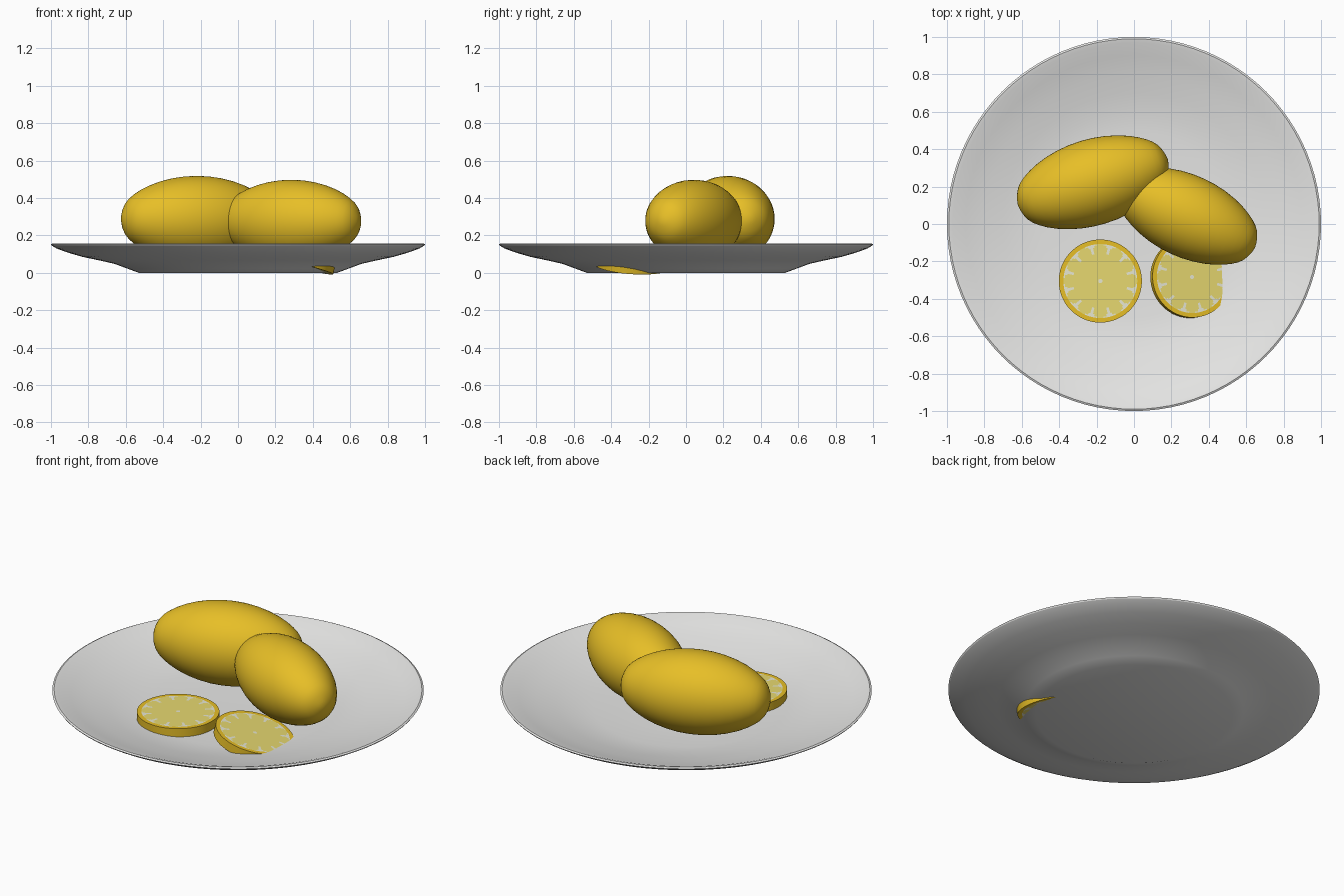
import bpy, bmesh, math
from mathutils import Matrix, Vector

cube = bpy.data.objects.get("Cube")
if cube:
    bpy.data.objects.remove(cube)


def material(name, rgb):
    m = bpy.data.materials.new(name)
    m.use_nodes = True
    m.diffuse_color = (*rgb, 1)
    bsdf = m.node_tree.nodes["Principled BSDF"]
    bsdf.inputs["Base Color"].default_value = (*rgb, 1)
    bsdf.inputs["Roughness"].default_value = 0.5
    return m


PORCELAIN = material("porcelain", (0.8, 0.8, 0.79))
PEEL = material("lemon peel", (0.8, 0.52, 0.02))
FLESH = material("lemon flesh", (0.8, 0.69, 0.16))
PITH = material("lemon pith", (0.8, 0.8, 0.65))


def lathe(name, profile, sides, materials, angle=30):
    """Spin (radius, height) points round z; points with no radius become poles."""
    bm = bmesh.new()
    rings = []
    for r, z in profile:
        count = sides if r else 1
        rings.append([bm.verts.new((r * math.cos(math.tau * i / sides),
                                    r * math.sin(math.tau * i / sides), z))
                      for i in range(count)])
    for a, b in zip(rings, rings[1:]):
        for i in range(sides):
            j = (i + 1) % sides
            corners = [a[i % len(a)], a[j % len(a)], b[j % len(b)], b[i % len(b)]]
            bm.faces.new(list(dict.fromkeys(corners)))
    bmesh.ops.recalc_face_normals(bm, faces=bm.faces)
    mesh = bpy.data.meshes.new(name)
    bm.to_mesh(mesh)
    bm.free()
    for m in materials:
        mesh.materials.append(m)
    obj = bpy.data.objects.new(name, mesh)
    bpy.context.collection.objects.link(obj)
    bpy.ops.object.select_all(action='DESELECT')
    obj.select_set(True)
    bpy.context.view_layer.objects.active = obj
    bpy.ops.object.shade_smooth_by_angle(angle=math.radians(angle))
    return obj


# Plate: flat foot, flared underside, thin lip and shallow dished top
lathe("plate", [(0, 0), (0.53, 0), (0.59, 0.022), (0.66, 0.048), (0.74, 0.066),
                (0.83, 0.085), (0.91, 0.108), (0.97, 0.13), (0.995, 0.145),
                (1, 0.152), (0.99, 0.157), (0.97, 0.153), (0.9, 0.128),
                (0.8, 0.102), (0.7, 0.078), (0.6, 0.058), (0.5, 0.048),
                (0.3, 0.043), (0, 0.042)], 96, [PORCELAIN], 22)


# Whole lemons: blunt-ended barrels lying on their sides
def lemon(name, centre, length, radius, turn):
    half = [(0, 1), (0.16, 0.985), (0.4, 0.935), (0.57, 0.83),
            (0.78, 0.63), (0.95, 0.32), (1, 0)]
    profile = [(r, -z) for r, z in half] + [(r, z) for r, z in half[-2::-1]]
    # half is (radius, height) with the widest ring last
    obj = lathe(name, [(r * radius, z * length) for r, z in profile], 40, [PEEL], 60)
    obj.matrix_world = (Matrix.Translation(centre) @ Matrix.Rotation(math.radians(turn), 4, 'Z')
                        @ Matrix.Rotation(math.pi / 2, 4, 'Y'))
    smooth = obj.modifiers.new("round", 'SUBSURF')
    smooth.levels = smooth.render_levels = 1


lemon("left_back_lemon", (-0.22, 0.223, 0.288), 0.42, 0.235, 17)
lemon("right_front_lemon", (0.285, 0.042, 0.278), 0.4, 0.224, -25)


# Cut slices: peel rim, flesh wedges, flared pith between the wedges
def slice_of_lemon(name, centre, radius, thick, normal):
    cap = [(0.05, 0), (0.66, 0), (0.74, 0), (0.81, 0), (0.86, 0), (0.89, 0), (1, 0)]
    profile = ([(0, 0)] + cap + [(r, -thick / radius) for r, z in reversed(cap)]
               + [(0, -thick / radius)])
    obj = lathe(name, [(r * radius, z * radius) for r, z in profile], 144,
                [PEEL, FLESH, PITH])
    wedge = 30
    for face in obj.data.polygons:
        c = face.center
        r = math.hypot(c.x, c.y) / radius
        off = abs(math.degrees(math.atan2(c.y, c.x)) % wedge - wedge / 2)
        if r > 0.89:
            continue
        flare = 9 if r > 0.86 else 4 if r > 0.81 else 2 if r > 0.66 else 0
        face.material_index = 2 if r < 0.05 or off < flare else 1
    tilt = Vector((0, 0, 1)).rotation_difference(Vector(normal).normalized())
    obj.matrix_world = Matrix.Translation(centre) @ tilt.to_matrix().to_4x4()


slice_of_lemon("flat_slice", (-0.18, -0.305, 0.096), 0.222, 0.05, (0, 0, 1))
slice_of_lemon("tilted_slice", (0.31, -0.283, 0.093), 0.217, 0.05, (0.24, 0.06, 0.97))
